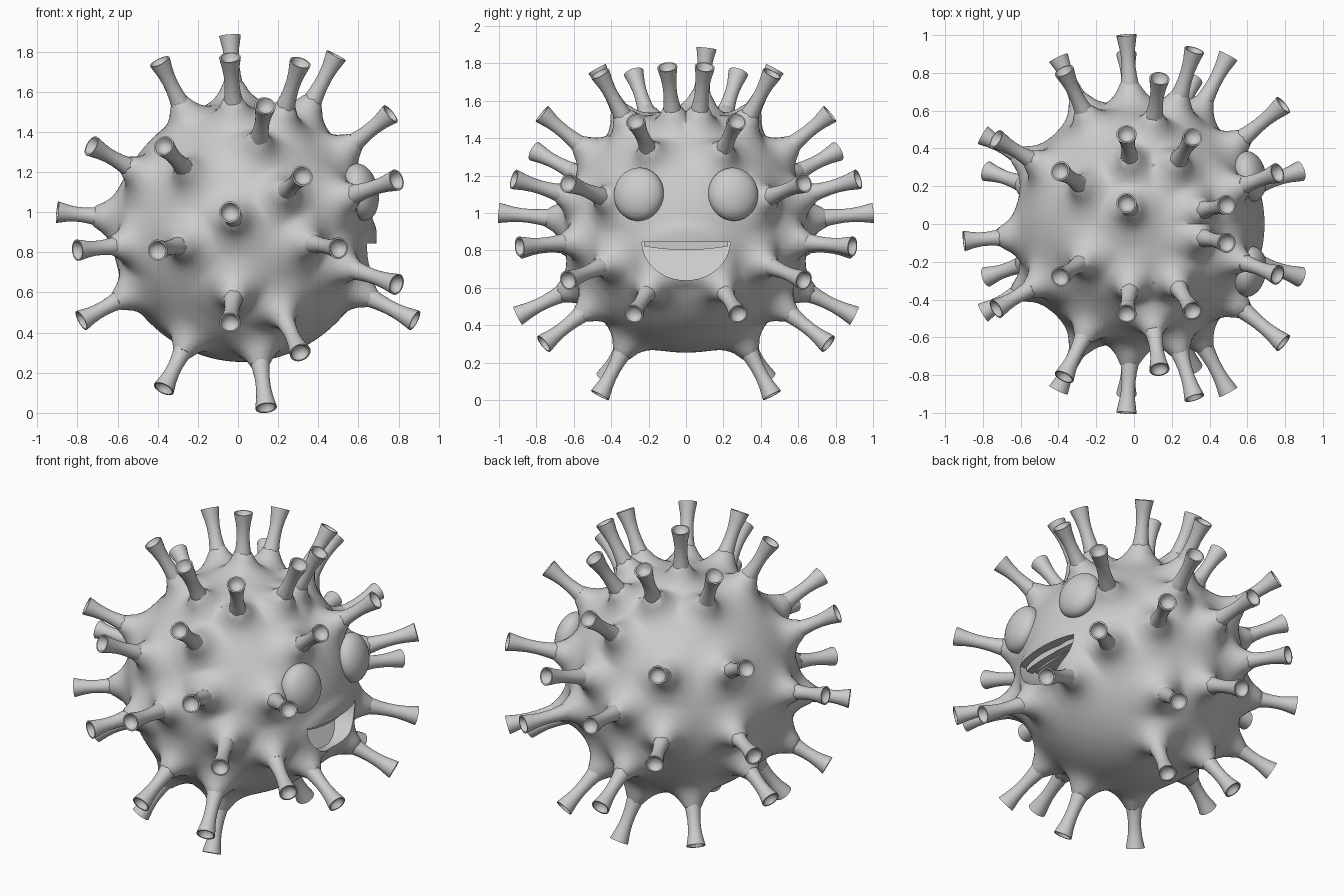
import bpy, bmesh, math
from mathutils import Vector, Matrix

if "Cube" in bpy.data.objects:
    bpy.data.objects.remove(bpy.data.objects["Cube"])

CENTRE = Vector((0.025, 0, 0.902))
R = 0.648

grey = bpy.data.materials.new("plain_grey")
grey.use_nodes = True
GREY = (0.6, 0.6, 0.6, 1)
grey.diffuse_color = GREY
grey.node_tree.nodes["Principled BSDF"].inputs["Base Color"].default_value = GREY


def make(name, bm, angle=40):
    bmesh.ops.recalc_face_normals(bm, faces=bm.faces)
    mesh = bpy.data.meshes.new(name)
    bm.to_mesh(mesh)
    bm.free()
    mesh.materials.append(grey)
    obj = bpy.data.objects.new(name, mesh)
    bpy.context.collection.objects.link(obj)
    smooth(obj, angle)
    return obj


def smooth(obj, angle):
    bpy.ops.object.select_all(action="DESELECT")
    obj.select_set(True)
    bpy.context.view_layer.objects.active = obj
    bpy.ops.object.shade_smooth_by_angle(angle=math.radians(angle))


def prism(bm, outline, back, front):
    """Solid between two x surfaces, over an outline in y and z."""
    a = [bm.verts.new((back(y, z), y, z)) for y, z in outline]
    b = [bm.verts.new((front(y, z), y, z)) for y, z in outline]
    bm.faces.new(a)
    bm.faces.new(b)
    for i in range(len(a)):
        j = (i + 1) % len(a)
        bm.faces.new((a[i], a[j], b[j], b[i]))


# Spike tips: mirrored pairs, then the two single ones
pairs = [
    (-0.04, 1.00, 1.00), (-0.40, 0.88, 0.81), (-0.37, 0.81, 1.33),
    (0.135, 0.77, 1.53), (0.32, 0.92, 1.18), (0.50, 0.89, 0.82),
    (-0.04, 0.90, 0.45), (0.31, 0.76, 0.30), (-0.37, 0.43, 0.12),
    (0.14, 0.46, 0.025), (-0.78, 0.28, 0.46), (-0.80, 0.47, 0.81),
    (-0.73, 0.45, 1.33), (-0.39, 0.28, 1.75), (-0.04, 0.475, 1.77),
    (0.31, 0.46, 1.745), (0.49, 0.10, 1.78), (0.76, 0.27, 1.49),
    (0.79, 0.63, 1.16), (0.79, 0.63, 0.64), (0.88, 0.28, 0.46),
]
tips = [Vector((x, s * y, z)) for x, y, z in pairs for s in (1, -1)]
tips += [Vector((-0.90, -0.09, 1.00)), Vector((-0.04, 0.11, 1.88))]
axes = [(t - CENTRE).normalized() for t in tips]

# Body: a ball drawn out into a trumpet foot under each spike,
# fuller round the mouth
bm = bmesh.new()
bmesh.ops.create_icosphere(bm, subdivisions=6, radius=1)
for v in bm.verts:
    n = v.co.normalized()
    rise = 0.0
    for a in axes:
        c = n.dot(a)
        if c > 0.85:
            rho = R * math.sqrt(max(0, 1 - c * c))
            rise = max(rise, min(0.115, 0.27 * math.exp(-rho / 0.046)))
    p = CENTRE + n * R
    if p.x > 0.3:
        d = math.hypot(p.y / 0.27, (p.z - 0.78) / 0.16)
        rise += 0.018 / (1 + math.exp((d - 1) * 14))
    v.co = p + n * rise
body = make("body", bm)

# Mouth opening with a sloping floor
outline = [(0.235 * math.cos(t), 0.845 + 0.205 * math.sin(t))
           for t in [-math.pi * i / 32 for i in range(33)]]
bm = bmesh.new()
prism(bm, outline, lambda y, z: 0.60 - 0.45 * (z - 0.64) - 0.8 * y * y,
      lambda y, z: 0.9)
cutter = make("mouth_cutter", bm)
cutter.hide_render = True
cut = body.modifiers.new("mouth", "BOOLEAN")
cut.operation = "DIFFERENCE"
cut.solver = "EXACT"
cut.object = cutter
bpy.context.view_layer.objects.active = body
bpy.ops.object.modifier_apply(modifier=cut.name)
bpy.data.objects.remove(cutter)
smooth(body, 40)

# Upper teeth, curved along the mouth
steps = [-0.225 + 0.45 * i / 20 for i in range(21)]
teeth_line = [(y, 0.85) for y in steps]
teeth_line += [(y, 0.802 + 0.4 * y * y) for y in reversed(steps)]
bm = bmesh.new()
prism(bm, teeth_line, lambda y, z: 0.60 - 0.8 * y * y,
      lambda y, z: 0.645 - 0.8 * y * y)
make("upper_teeth", bm)

# Eyes: shallow domes, turned a little up and outward
for name, s in (("left_eye", 1), ("right_eye", -1)):
    turn = (Matrix.Rotation(s * math.radians(11), 3, "Z")
            @ Matrix.Rotation(math.radians(-11), 3, "Y"))
    bm = bmesh.new()
    bmesh.ops.create_uvsphere(bm, u_segments=40, v_segments=24, radius=1)
    for v in bm.verts:
        flat = Vector((0.085 * v.co.x, 0.135 * v.co.y, 0.144 * v.co.z))
        v.co = Vector((0.612, s * 0.252, 1.10)) + turn @ flat
    make(name, bm)

# Spikes: waisted stalks with a flared, hollow end
SEG = 24
profile = [(0.052, 0.12), (0.047, 0.24), (0.041, 0.36), (0.037, 0.5),
           (0.037, 0.65), (0.042, 0.8), (0.050, 0.93), (0.054, 1.0),
           (0.046, 1.0), (0.038, 0.945), (0.028, 0.91), (0.014, 0.89)]
bm = bmesh.new()
for tip, axis in zip(tips, axes):
    root = CENTRE + axis * (R + 0.025)
    u = axis.orthogonal().normalized()
    w = axis.cross(u)
    rings = []
    for r, f in profile:
        mid = root.lerp(tip, f)
        angles = [math.tau * k / SEG for k in range(SEG)]
        rings.append([bm.verts.new(mid + r * (u * math.cos(t) + w * math.sin(t)))
                      for t in angles])
    for lo, hi in zip(rings, rings[1:]):
        for k in range(SEG):
            j = (k + 1) % SEG
            bm.faces.new((lo[k], lo[j], hi[j], hi[k]))
    bm.faces.new(rings[-1])
    bm.faces.new(rings[0])
make("spikes", bm)
